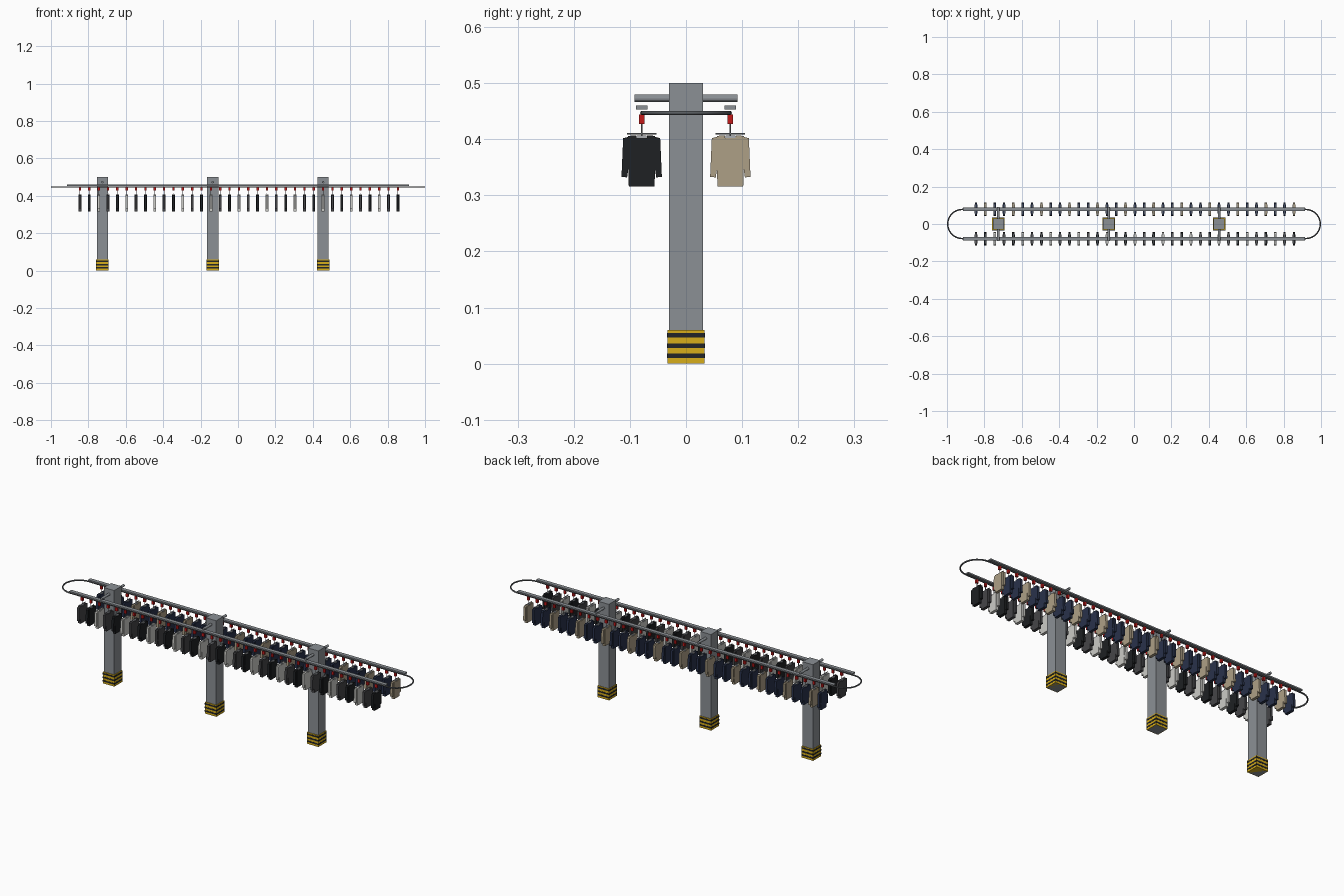
import bpy, bmesh, math
from mathutils import Matrix, Vector

if "Cube" in bpy.data.objects:
    bpy.data.objects.remove(bpy.data.objects["Cube"])

def material(name, rgb):
    m = bpy.data.materials.new(name)
    m.diffuse_color = (*rgb, 1)
    m.use_nodes = True
    m.node_tree.nodes["Principled BSDF"].inputs["Base Color"].default_value = m.diffuse_color
    return m

STEEL = material("steel", (0.26, 0.28, 0.30))
DARK = material("dark_metal", (0.10, 0.11, 0.12))
YELLOW = material("yellow", (0.68, 0.42, 0.01))
BLACK = material("black", (0.015, 0.017, 0.02))
RED = material("red", (0.55, 0.01, 0.01))
CLOTH = {
    "black": material("black_cloth", (0.013, 0.015, 0.017)),
    "grey": material("grey_cloth", (0.06, 0.06, 0.065)),
    "white": material("white_cloth", (0.6, 0.6, 0.57)),
    "navy": material("navy_cloth", (0.022, 0.032, 0.07)),
    "beige": material("beige_cloth", (0.42, 0.35, 0.24)),
}

def link(name, mesh, loc=(0, 0, 0)):
    o = bpy.data.objects.new(name, mesh)
    o.location = loc
    bpy.context.collection.objects.link(o)
    return o

def finish(bm, name, mat):
    bmesh.ops.recalc_face_normals(bm, faces=bm.faces)
    me = bpy.data.meshes.new(name)
    bm.to_mesh(me)
    bm.free()
    me.materials.append(mat)
    return me

def box_mesh(name, size, mat):
    bm = bmesh.new()
    bmesh.ops.create_cube(bm, size=1, matrix=Matrix.Diagonal((*size, 1)))
    return finish(bm, name, mat)

def add_rod(bm, a, b, r, n):
    a, b = Vector(a), Vector(b)
    rot = (b - a).to_track_quat('Z', 'Y').to_matrix().to_4x4()
    bmesh.ops.create_cone(bm, cap_ends=True, segments=n, radius1=r, radius2=r,
                          depth=(b - a).length, matrix=Matrix.Translation((a + b) / 2) @ rot)

# Columns with striped guards and cross arms
column = box_mesh("column", (0.06, 0.06, 0.5), STEEL)
guard = box_mesh("guard", (0.066, 0.066, 0.06), YELLOW)
stripe = box_mesh("stripe", (0.0675, 0.0675, 0.008), BLACK)
bm = bmesh.new()
add_rod(bm, (0, -0.092, 0), (0, 0.092, 0), 0.0065, 12)
arm = finish(bm, "cross_arm", STEEL)
for x in (-0.725, -0.135, 0.455):
    link("column", column, (x, 0, 0.25))
    link("column_guard", guard, (x, 0, 0.03))
    for z in (0.014, 0.032, 0.051):
        link("guard_stripe", stripe, (x, 0, z))
    link("cross_arm", arm, (x, 0, 0.473))

# Support rails
rail = box_mesh("support_rail", (1.83, 0.02, 0.007), STEEL)
for s in (-1, 1):
    link("support_rail", rail, (0, s * 0.079, 0.4565))

# Oval conveyor track
curve = bpy.data.curves.new("conveyor_track", 'CURVE')
curve.dimensions = '3D'
curve.bevel_depth = 0.0038
curve.bevel_resolution = 2
pts = []
for cx, start in ((0.918, -90), (-0.918, 90)):
    for i in range(17):
        a = math.radians(start + i * 180 / 16)
        pts.append((cx + 0.078 * math.cos(a), 0.078 * math.sin(a), 0.447, 1))
sp = curve.splines.new('POLY')
sp.points.add(len(pts) - 1)
for p, co in zip(sp.points, pts):
    p.co = co
sp.use_cyclic_u = True
curve.materials.append(DARK)
link("conveyor_track", curve)

# Red trolley
trolley = box_mesh("trolley", (0.012, 0.010, 0.017), RED)

# Hanger: hook, shoulder bar
bm = bmesh.new()
add_rod(bm, (0, 0, 0.406), (0, 0, 0.430), 0.0013, 6)
add_rod(bm, (0, -0.026, 0.410), (0, 0.026, 0.410), 0.0015, 6)
hanger = finish(bm, "hanger", STEEL)

# Collar lining
collar = box_mesh("collar", (0.010, 0.018, 0.007), material("collar_grey", (0.4, 0.42, 0.45)))

# Jacket from flat body and sleeve profiles
BODY = [(-0.023, 0.316), (0.023, 0.316), (0.024, 0.36), (0.024, 0.406),
        (0.010, 0.407), (0.009, 0.402), (-0.009, 0.402), (-0.010, 0.407),
        (-0.024, 0.406), (-0.024, 0.36)]
SLEEVE = [(0.020, 0.405), (0.033, 0.402), (0.036, 0.333), (0.026, 0.332), (0.022, 0.36)]

def jacket_mesh(mat):
    bm = bmesh.new()
    for prof, t in ((BODY, 0.015), (SLEEVE, 0.012), ([(-y, z) for y, z in SLEEVE], 0.012)):
        f = bm.faces.new([bm.verts.new((-t / 2, y, z)) for y, z in prof])
        ext = bmesh.ops.extrude_face_region(bm, geom=[f])
        moved = [g for g in ext["geom"] if isinstance(g, bmesh.types.BMVert)]
        bmesh.ops.translate(bm, verts=moved, vec=(t, 0, 0))
    return finish(bm, "jacket", mat)

jackets = {k: jacket_mesh(m) for k, m in CLOTH.items()}

# Row of garments on each side
ROWS = {-1: ("grey", "black", "white"), 1: ("navy", "beige", "navy")}
for s, colours in ROWS.items():
    for i in range(35):
        x, y = -0.845 + 0.05 * i, s * 0.079
        link("trolley", trolley, (x, y, 0.4355))
        link("hanger", hanger, (x, y, 0))
        link("collar", collar, (x, y, 0.4035))
        link("jacket", jackets[colours[i % 3]], (x, y, 0))
